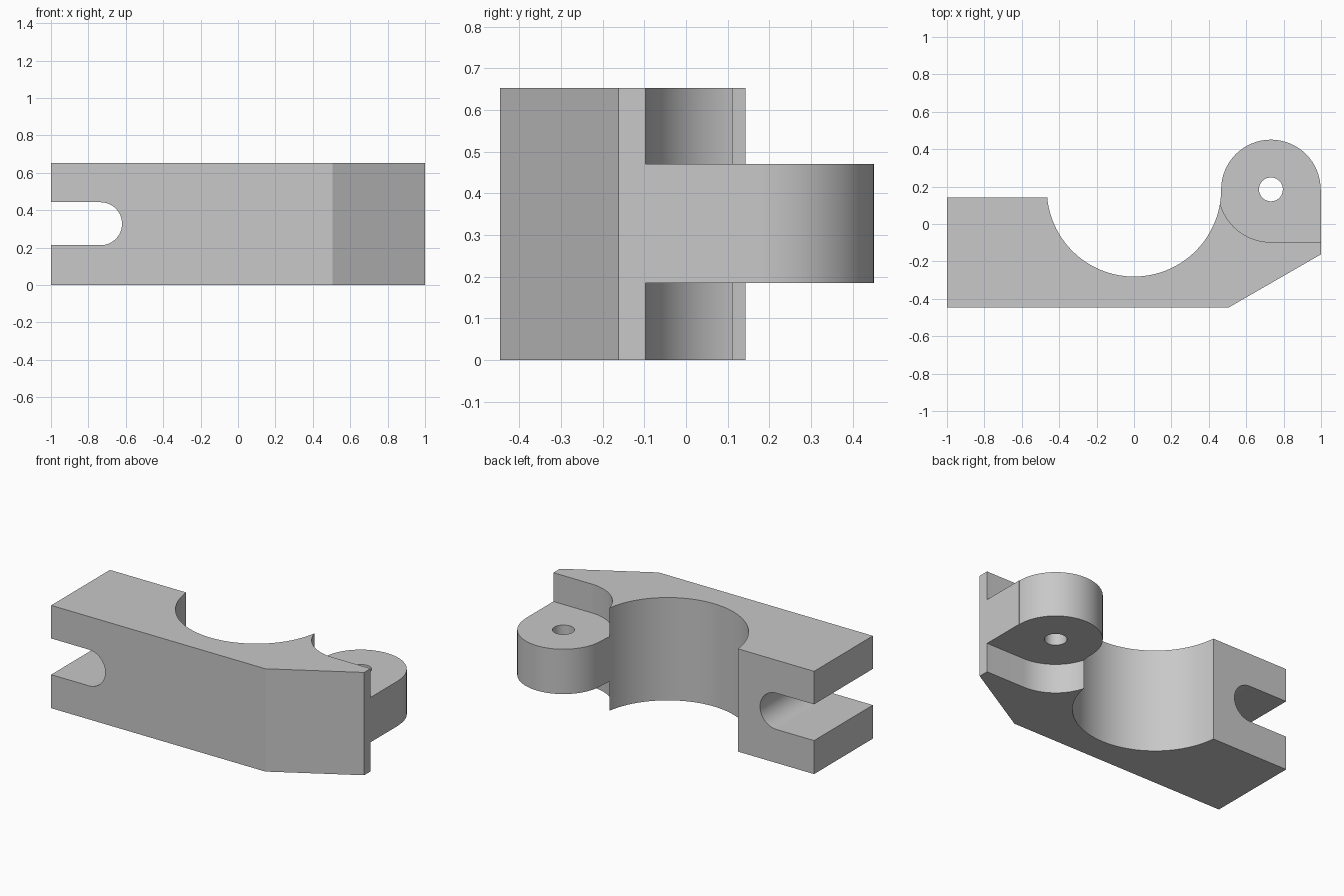
import bpy
import bmesh
from math import cos, sin, radians, pi
from mathutils import Matrix

default = bpy.data.objects.get("Cube")
if default:
    bpy.data.objects.remove(default, do_unlink=True)

HEIGHT = 0.653
FRONT, BACK = -0.447, 0.143
PIN_X, PIN_Y = 0.732, 0.185          # hinge axis; the bore shares its y
BORE_R, KNUCKLE_R, RELIEF_R = 0.466, 0.266, 0.282
LUG_LOW, LUG_HIGH = 0.185, 0.47

grey = bpy.data.materials.new("plain_grey")
grey.use_nodes = True
colour = (0.58, 0.58, 0.58, 1)
grey.diffuse_color = colour
grey.node_tree.nodes["Principled BSDF"].inputs["Base Color"].default_value = colour


def arc(cx, cy, r, start, end, steps):
    angles = [radians(start + (end - start) * i / steps) for i in range(steps + 1)]
    return [(cx + r * cos(a), cy + r * sin(a)) for a in angles]


def prism(name, outline, low, high, turn=None):
    """Extrude a closed 2D outline from low to high, optionally turned."""
    bm = bmesh.new()
    base = bm.faces.new([bm.verts.new((x, y, low)) for x, y in outline])
    top = bmesh.ops.extrude_face_region(bm, geom=[base])["geom"]
    verts = [v for v in top if isinstance(v, bmesh.types.BMVert)]
    bmesh.ops.translate(bm, verts=verts, vec=(0, 0, high - low))
    if turn:
        bmesh.ops.transform(bm, matrix=turn, verts=bm.verts)
    bmesh.ops.recalc_face_normals(bm, faces=bm.faces)
    mesh = bpy.data.meshes.new(name)
    bm.to_mesh(mesh)
    bm.free()
    mesh.materials.append(grey)
    obj = bpy.data.objects.new(name, mesh)
    bpy.context.collection.objects.link(obj)
    return obj


# Clamp body: front face, chamfer, hinge knuckle, half-round bore, left arm
outline = [(-1, FRONT), (0.505, FRONT), (1, -0.162), (1, PIN_Y)]
outline += arc(PIN_X, PIN_Y, KNUCKLE_R, 0, 180, 32)
outline += arc(0, PIN_Y, BORE_R, 0, -174.8, 48)[1:]
outline += [(-1, BACK)]
clamp = prism("clamp_half", outline, 0, HEIGHT)

# Clearance above and below the hinge knuckle
relief = [(1.2, 0.6), (1.2, PIN_Y - RELIEF_R)]
relief += arc(PIN_X, PIN_Y, RELIEF_R, 270, 90, 40) + [(PIN_X, 0.6)]
cutters = [
    prism("lower_relief_cutter", relief, -0.2, LUG_LOW),
    prism("upper_relief_cutter", relief, LUG_HIGH, HEIGHT + 0.2),
    # Hinge pin hole
    prism("pin_hole_cutter", arc(PIN_X, PIN_Y, 0.064, 0, 360, 32)[:-1], -0.1, 0.8),
    # Open round-ended bolt slot, running front to back
    prism("bolt_slot_cutter",
          [(-1.2, 0.213)] + arc(-0.735, 0.328, 0.115, -90, 90, 24) + [(-1.2, 0.443)],
          -1, 1, Matrix.Rotation(pi / 2, 4, "X")),
]

bpy.ops.object.select_all(action="DESELECT")
clamp.select_set(True)
bpy.context.view_layer.objects.active = clamp
for cutter in cutters:
    cutter.hide_render = True
    cut = clamp.modifiers.new(cutter.name, "BOOLEAN")
    cut.operation = "DIFFERENCE"
    cut.solver = "EXACT"
    cut.object = cutter
    bpy.ops.object.modifier_apply(modifier=cut.name)
    bpy.data.objects.remove(cutter, do_unlink=True)

bpy.ops.object.shade_smooth_by_angle(angle=radians(25))
